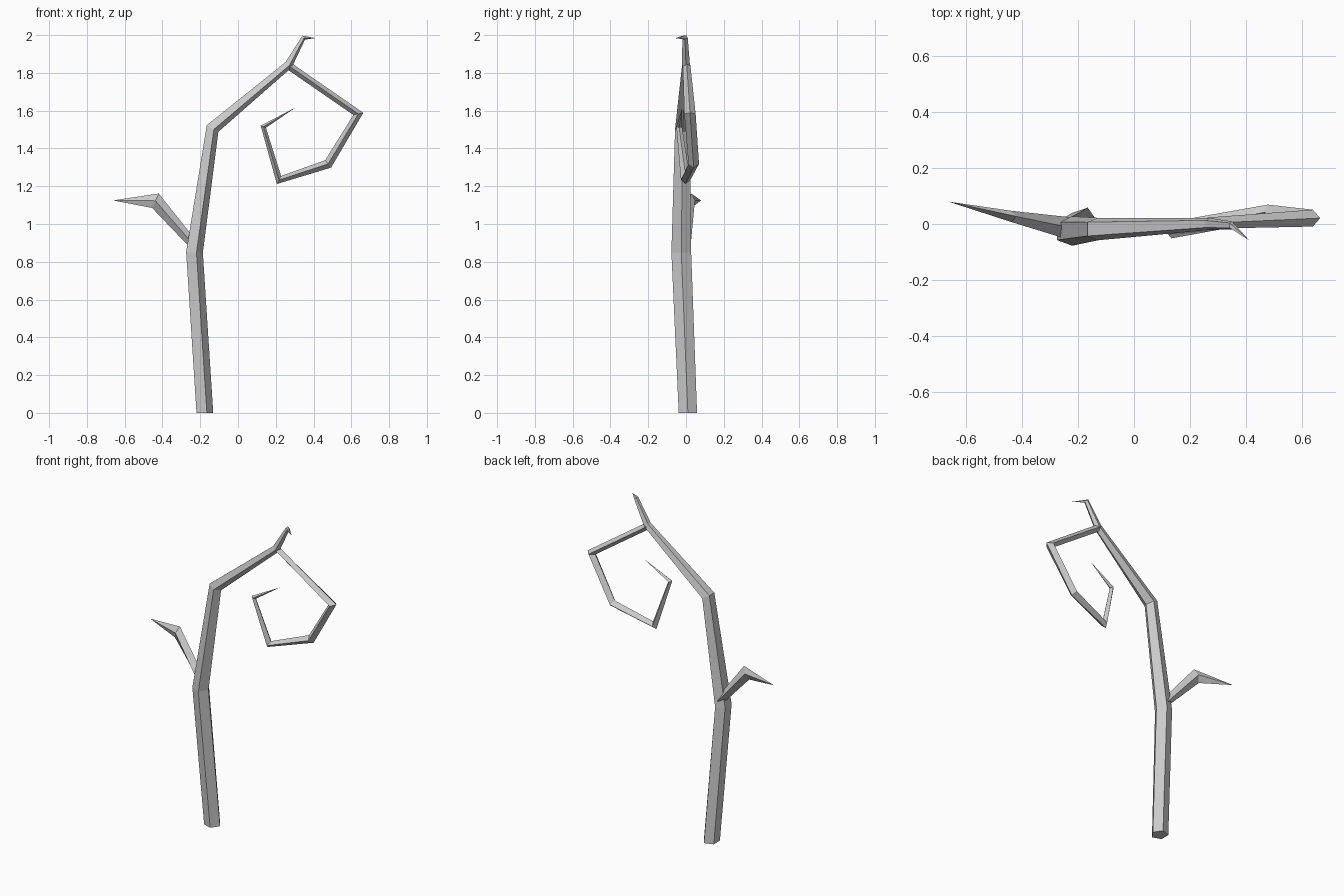
import bpy, bmesh
from math import cos, sin, pi
from mathutils import Vector

if "Cube" in bpy.data.objects:
    bpy.data.objects.remove(bpy.data.objects["Cube"])

Y = Vector((0, 1, 0))


def limb(name, rings, sides, turn=0.0, foot=False):
    """Faceted tube along a path; each ring is (x, y, z, in-plane radius, depth radius)."""
    bm = bmesh.new()
    pts = [Vector(r[:3]) for r in rings]
    loops = []
    for i, r in enumerate(rings):
        a = (pts[i] - pts[max(i - 1, 0)]).normalized()
        b = (pts[min(i + 1, len(pts) - 1)] - pts[i]).normalized()
        t = a + b
        if foot and i == 0:
            t = Vector((0, 0, 1))
        side = Vector((t.z, 0, -t.x)).normalized()
        if r[3] == 0:
            loops.append([bm.verts.new(pts[i])])
            continue
        loops.append([bm.verts.new(pts[i] + side * r[3] * cos(turn + 2 * pi * k / sides)
                                   + Y * r[4] * sin(turn + 2 * pi * k / sides))
                      for k in range(sides)])
    for lo, hi in zip(loops, loops[1:]):
        for k in range(sides):
            n = (k + 1) % sides
            if len(hi) == 1:
                bm.faces.new((lo[k], lo[n], hi[0]))
            else:
                bm.faces.new((lo[k], lo[n], hi[n], hi[k]))
    bm.faces.new(loops[0][::-1])
    bmesh.ops.recalc_face_normals(bm, faces=bm.faces)
    mesh = bpy.data.meshes.new(name)
    bm.to_mesh(mesh)
    bm.free()
    ob = bpy.data.objects.new(name, mesh)
    bpy.context.collection.objects.link(ob)
    return ob


# Five-sided trunk bending over to a small hooked twig
limb("trunk", [
    (-0.18, 0.01, 0.0, 0.049, 0.051),
    (-0.235, -0.025, 0.85, 0.049, 0.055),
    (-0.138, -0.018, 1.507, 0.039, 0.042),
    (0.267, 0.0, 1.845, 0.024, 0.022),
    (0.347, -0.005, 1.988, 0.014, 0.015),
    (0.41, -0.058, 1.984, 0, 0)], 5, foot=True)

# Spiral curl hanging from the top of the trunk
limb("curl", [
    (0.262, 0.003, 1.842, 0.02, 0.02),
    (0.637, 0.021, 1.583, 0.027, 0.03),
    (0.477, 0.041, 1.318, 0.025, 0.028),
    (0.217, -0.002, 1.233, 0.024, 0.025),
    (0.134, -0.036, 1.515, 0.015, 0.015),
    (0.305, -0.02, 1.617, 0, 0)], 4)

# Bent side branch
limb("side_branch", [
    (-0.235, -0.015, 0.89, 0.024, 0.04),
    (-0.437, 0.027, 1.123, 0.042, 0.02),
    (-0.662, 0.08, 1.125, 0, 0)], 4)
